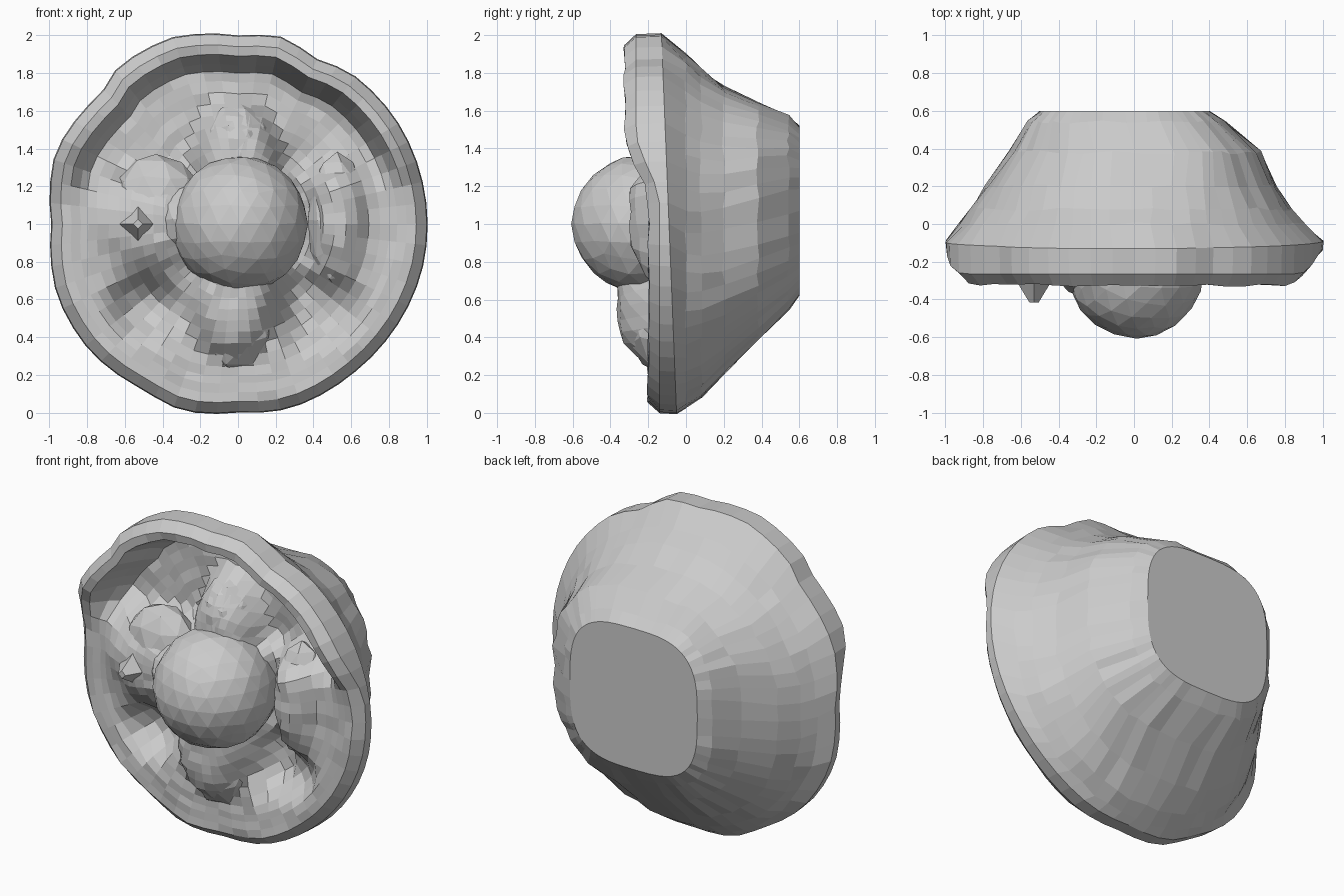
import bpy, bmesh, math, random
from mathutils import Vector

if "Cube" in bpy.data.objects:
    bpy.data.objects.remove(bpy.data.objects["Cube"])

random.seed(4)
N = 56

# Front outline as x, z points, turned into radius by angle about (0, 1)
OUTLINE = [(0.98, 1.22), (0.86, 1.52), (0.6, 1.8), (0.4, 1.88), (0.25, 1.99), (0, 2.0),
           (-0.35, 1.99), (-0.64, 1.83), (-0.72, 1.7), (-0.97, 1.38), (-0.99, 1.0),
           (-0.96, 0.62), (-0.78, 0.32), (-0.5, 0.12), (-0.3, 0.01), (0, 0.0),
           (0.27, 0.02), (0.6, 0.2), (0.8, 0.4), (0.98, 0.77)]
POLAR = [(math.atan2(z - 1, x) % math.tau, math.hypot(x, z - 1)) for x, z in OUTLINE]
POLAR = [(POLAR[-1][0] - math.tau, POLAR[-1][1])] + POLAR + [(POLAR[0][0] + math.tau, POLAR[0][1])]


def radius(a):
    for (a0, r0), (a1, r1) in zip(POLAR, POLAR[1:]):
        if a0 <= a <= a1:
            return r0 + (r1 - r0) * (a - a0) / (a1 - a0)
    return 1.0


def step(lo, hi, v):
    t = min(1, max(0, (v - lo) / (hi - lo)))
    return t * t * (3 - 2 * t)


def bump(x, z, cx, cz, rx, rz, p=2):
    return math.exp(-(math.hypot((x - cx) / rx, (z - cz) / rz) ** p))


def rim_y(z):
    return -0.2 - 0.125 * step(1.1, 1.5, z)


# Depth of the modelled front at x, z; s is the fraction of the outline radius
def front_y(x, z, s):
    inside = 1 - step(0.78, 0.9, s)
    floor = -0.2 + 0.02 * step(0.4, 1, abs(x))
    # Deep hollow at upper left, shallower one at upper right
    upper = step(1.2, 1.36, z)
    hollow = upper * (0.30 * (1 - step(-0.1, 0.25, x)) + 0.17 * step(-0.1, 0.25, x))
    # Groove beside the ridge and pockets below the cheeks
    hollow += 0.13 * bump(x, z, 0.33, 0.85, 0.1, 0.5, 4)
    hollow += 0.14 * bump(x, z, 0.42, 0.55, 0.22, 0.16, 4)
    hollow += 0.16 * bump(x, z, -0.49, 0.56, 0.17, 0.14, 4)
    y = floor + hollow
    # Cheeks
    y -= 0.12 * bump(x, z, -0.45, 1.0, 0.3, 0.22, 4)
    y -= 0.1 * bump(x, z, 0.53, 1.05, 0.13, 0.3, 4)
    y = rim_y(z) * (1 - inside) + y * inside
    # Central ridge, above and below the nose
    y = min(y, 0.1 - 0.36 * bump(x, z, 0.0, 1.3, 0.24, 0.38, 5))
    y = min(y, 0.0 - 0.36 * bump(x, z, -0.03, 0.62, 0.26, 0.40, 5))
    return y


def finish(bm, name):
    bmesh.ops.recalc_face_normals(bm, faces=bm.faces)
    me = bpy.data.meshes.new(name)
    bm.to_mesh(me)
    bm.free()
    ob = bpy.data.objects.new(name, me)
    bpy.context.collection.objects.link(ob)
    return ob


def jitter(k):
    return random.uniform(-k, k)


# Body: rings running from the flat back, over the widest edge, to the front centre
bm = bmesh.new()
rings = []
BACK = [(0.60, -0.5, 0.4, 0.62, 1.52, 3.2), (0.54, -0.57, 0.48, 0.54, 1.58, 3),
        (0.38, -0.66, 0.67, 0.38, 1.65, 2.6), (0.2, -0.79, 0.76, 0.2, 1.73, 2.3),
        (0.08, -0.87, 0.84, 0.08, 1.82, 2.15), (0.0, -0.93, 0.9, 0.02, 1.9, 2.05)]
for y, x0, x1, z0, z1, p in BACK:
    ring = []
    for i in range(N):
        a = math.tau * i / N
        c, s = math.cos(a), math.sin(a)
        ux = math.copysign(abs(c) ** (2 / p), c)
        uz = math.copysign(abs(s) ** (2 / p), s)
        k = 0 if y > 0.55 else 0.009
        ring.append(bm.verts.new(((x0 + x1) / 2 + (x1 - x0) / 2 * ux + jitter(k), y + jitter(k),
                                  (z0 + z1) / 2 + (z1 - z0) / 2 * uz + jitter(k))))
    rings.append(ring)

FRONT = [1.0, 0.995, 0.94, 0.89, 0.84, 0.8, 0.75, 0.69, 0.63, 0.57, 0.51,
         0.45, 0.39, 0.33, 0.26, 0.18, 0.09]
for n, s in enumerate(FRONT):
    ring = []
    for i in range(N):
        a = math.tau * i / N
        r = radius(a) * s
        x, z = r * math.cos(a), 1 + r * math.sin(a)
        if n == 0:
            y = -0.09 - 0.04 * (z - 1)
        elif n == 1:
            y = rim_y(z) + 0.06
        else:
            y = front_y(x, z, s) + jitter(0.008)
        ring.append(bm.verts.new((x, y, z)))
    rings.append(ring)
for ra, rb in zip(rings, rings[1:]):
    for i in range(N):
        j = (i + 1) % N
        bm.faces.new((ra[i], ra[j], rb[j], rb[i]))
bm.faces.new(rings[0])
tip = bm.verts.new((0, front_y(0, 1, 0), 1))
for i in range(N):
    bm.faces.new((rings[-1][i], rings[-1][(i + 1) % N], tip))
finish(bm, "body")


# Rounded faceted lump
def lump(name, loc, size, detail=2, k=0.008):
    b = bmesh.new()
    bmesh.ops.create_icosphere(b, subdivisions=detail, radius=1)
    for v in b.verts:
        v.co = Vector([v.co[i] * size[i] + loc[i] + jitter(k) for i in range(3)])
    return finish(b, name)


lump("nose", (0.01, -0.24, 1.0), (0.36, 0.365, 0.36), 3, 0.005)
lump("nose_side", (-0.2, -0.2, 1.02), (0.25, 0.2, 0.2))
lump("lower_ridge", (-0.02, -0.12, 0.56), (0.23, 0.22, 0.36))
lump("upper_ridge", (0.0, -0.05, 1.36), (0.2, 0.22, 0.3))
lump("left_cheek", (-0.43, -0.14, 1.12), (0.24, 0.16, 0.25))
lump("right_cheek", (0.52, -0.1, 1.02), (0.16, 0.16, 0.36))

# Small pointed stud on the left cheek
bm = bmesh.new()
bmesh.ops.create_cone(bm, cap_ends=True, segments=4, radius1=0.11, radius2=0.025, depth=0.14)
for v in bm.verts:
    v.co = Vector((-0.53 + v.co.x, -0.345 - v.co.z, 1.0 + v.co.y))
finish(bm, "stud")
